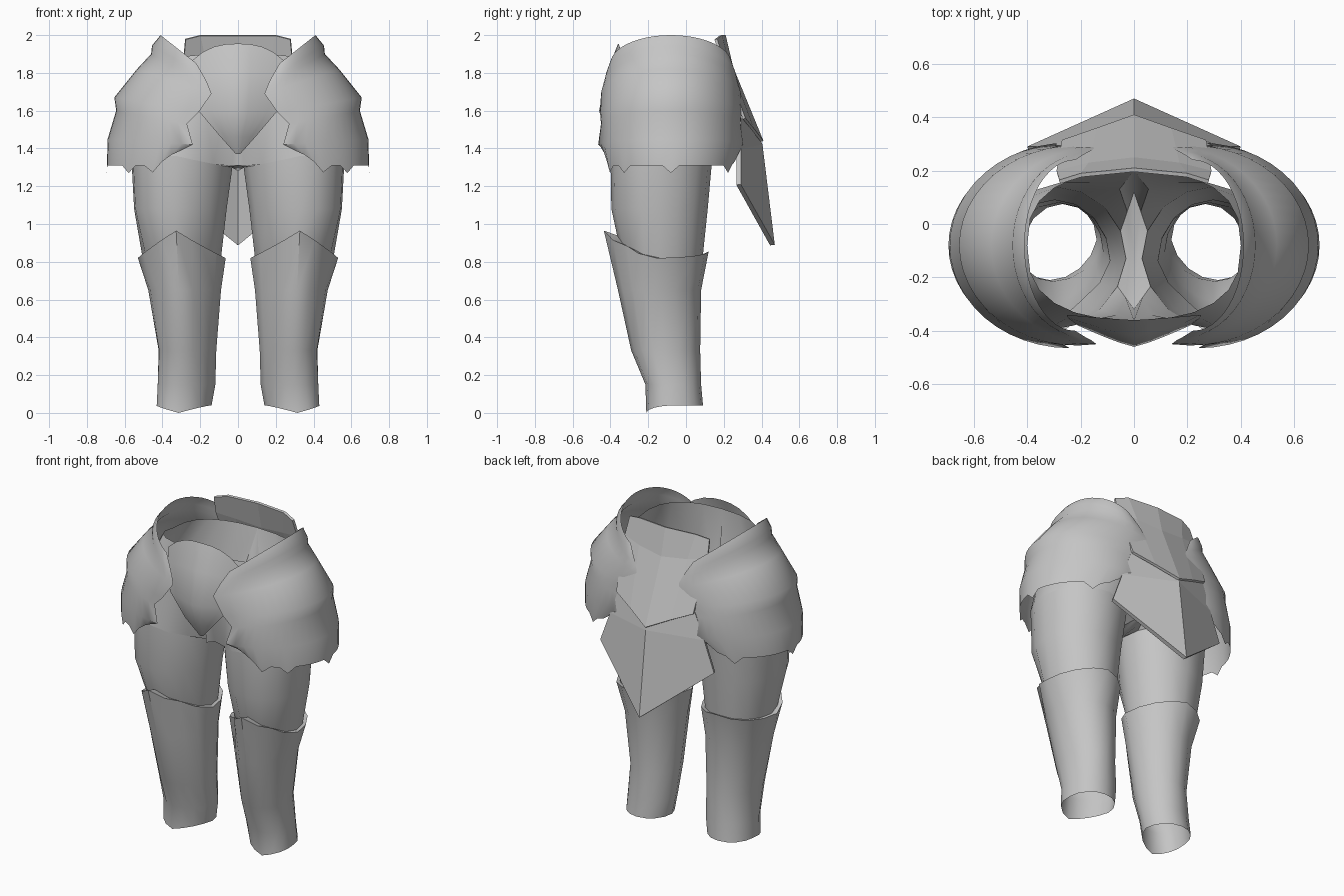
import bpy, math
from math import sin, cos, pi, radians

if "Cube" in bpy.data.objects:
    bpy.data.objects.remove(bpy.data.objects["Cube"])

steel = bpy.data.materials.new("grey_steel")
steel.diffuse_color = (0.56, 0.56, 0.56, 1)
steel.use_nodes = True
steel.node_tree.nodes["Principled BSDF"].inputs["Base Color"].default_value = steel.diffuse_color


def loft(name, rows, closed=False, flip=False, mirror=False, angle=40, thick=0):
    """Skin a list of equal-length point rows, listed top to bottom."""
    n = len(rows[0])
    verts = [p for row in rows for p in row]
    faces = []
    for r in range(len(rows) - 1):
        for c in range(n if closed else n - 1):
            d = (c + 1) % n
            f = [r * n + c, r * n + d, (r + 1) * n + d, (r + 1) * n + c]
            faces.append(f[::-1] if flip else f)
    me = bpy.data.meshes.new(name)
    me.from_pydata(verts, [], faces)
    me.materials.append(steel)
    ob = bpy.data.objects.new(name, me)
    bpy.context.collection.objects.link(ob)
    if mirror:
        ob.modifiers.new("mirror", 'MIRROR').merge_threshold = 0.001
    if thick:
        s = ob.modifiers.new("thickness", 'SOLIDIFY')
        s.thickness, s.offset = thick, -1
    if angle:
        bpy.ops.object.select_all(action='DESELECT')
        ob.select_set(True)
        bpy.context.view_layer.objects.active = ob
        bpy.ops.object.shade_smooth_by_angle(angle=radians(angle))
    return ob


def lerp(a, b, t):
    return a + (b - a) * t


# Legs: rings run front, outside, back, inside
N = 16


def leg_ring(z, xin, xout, yf, yb, front=0, back=0, point=0, inner=0):
    ring = []
    for i in range(N):
        a = 2 * pi * i / N
        s, c = sin(a), cos(a)
        k = 1 - point * sin(2 * a) ** 2 if c > 0 else 1   # pointed front
        x = (xin + xout) / 2 + (xout - xin) / 2 * s * k + 0.03 * max(0, c)
        y = (yf + yb) / 2 - (yb - yf) / 2 * c * k
        lift = (front if c > 0 else back) * (1 - abs(s) * k)
        ring.append((x, y, z + lift - inner * max(0, -s)))
    return ring


thigh_top = leg_ring(1.36, 0.03, 0.565, -0.40, 0.14, inner=0.06)
thigh_mid = leg_ring(1.08, 0.06, 0.55, -0.395, 0.115)
thigh_low = leg_ring(0.82, 0.09, 0.505, -0.365, 0.09, 0.12, 0.02, 0.12)
lip = leg_ring(0.82, 0.065, 0.53, -0.435, 0.12, 0.145, 0.035, 0.21)

# Pelvis: half waist opening plus the crotch line, lofted onto the leg top
waist = []
for i in range(N):
    if 11 <= i <= 13:
        waist.append([(0, 0.12, 1.34), (0, -0.10, 1.28), (0, -0.32, 1.31)][i - 11])
    else:
        k = (i + 2) % N                      # 0 front middle, 12 back middle
        t = pi * k / 12
        c = math.copysign(abs(cos(t)) ** 0.75, cos(t))
        waist.append((0.40 * max(0, sin(t)) ** 0.85 if 0 < k < 12 else 0,
                      -0.08 - 0.28 * c, 1.84 + 0.06 * max(0, c)))
hip = []
for i in range(N):
    w, t = waist[i], thigh_top[i]
    b = 0.05 * max(0, sin(2 * pi * i / N))
    hip.append((lerp(t[0], w[0], 0.5) + b, lerp(t[1], w[1], 0.5), lerp(t[2], w[2], 0.5)))
loft("pelvis", [waist, hip, thigh_top], closed=True, flip=True, mirror=True)
loft("thighs", [thigh_top, thigh_mid, thigh_low, lip], closed=True, flip=True, mirror=True)
loft("greaves", [
    lip,
    leg_ring(0.65, 0.09, 0.475, -0.36, 0.08, point=0.1),
    leg_ring(0.33, 0.115, 0.42, -0.29, 0.075, point=0.04),
    leg_ring(0.15, 0.12, 0.425, -0.215, 0.08),
    leg_ring(0.04, 0.14, 0.43, -0.21, 0.09, -0.04),
], closed=True, flip=True, mirror=True)

# Hip guards: curved shells (centre z, edge z, centre x, edge x, half depth)
C = 24
shape = [
    (2.00, 1.85, 0.41, 0.22, 0.32),
    (1.945, 1.78, 0.455, 0.18, 0.345),
    (1.90, 1.74, 0.46, 0.16, 0.355),
    (1.82, 1.69, 0.535, 0.14, 0.37),
    (1.67, 1.59, 0.655, 0.21, 0.375),
    (1.60, 1.53, 0.645, 0.27, 0.37),
    (1.45, 1.42, 0.69, 0.24, 0.385),
    (1.31, 1.39, 0.695, 0.30, 0.35),
]
rows = []
for r, (zc, ze, xc, xe, depth) in enumerate(shape):
    last = r == len(shape) - 1
    row = []
    for c in range(C + 1):
        t = pi * (c / C - 0.5)
        u = max(0, cos(t))
        z = lerp(zc, ze, abs(sin(t)) ** 40) if last else lerp(ze, zc, u)
        if last and c in (3, 6, 12, 20):     # ragged points
            z -= 0.04
        row.append((lerp(xe, xc, u), -0.08 + depth * sin(t), z))
    rows.append(row)
loft("hip_guards", rows, flip=True, mirror=True, angle=50)

# Front plate: bulged shield (z middle, z edge, half width, y middle, y edge)
rows = []
for zc, ze, w, yc, ye in [
    (1.955, 1.86, 0.25, -0.36, -0.34),
    (1.80, 1.75, 0.25, -0.42, -0.35),
    (1.60, 1.60, 0.21, -0.46, -0.38),
    (1.46, 1.47, 0.10, -0.42, -0.39),
    (1.37, 1.38, 0.02, -0.37, -0.37),
]:
    rows.append([(w * k / 4, lerp(yc, ye, abs(k / 4) ** 1.2), lerp(zc, ze, abs(k / 4) ** 2.6))
                 for k in range(-4, 5)])
loft("front_plate", rows, flip=True)


# Back plates: ridged, flat-faced
def ridged(rows):
    return [[(-x, y, z) for x, y, z in row[:0:-1]] + row for row in rows]


loft("upper_back_plate", ridged([
    [(0, 0.21, 2.0), (0.20, 0.19, 2.0), (0.28, 0.165, 1.98)],
    [(0, 0.25, 1.83), (0.17, 0.23, 1.85), (0.29, 0.20, 1.87)],
    [(0, 0.41, 1.44), (0.14, 0.36, 1.505), (0.27, 0.315, 1.56)],
]), angle=0, thick=0.015)
loft("lower_back_plate", ridged([
    [(0, 0.37, 1.50), (0.27, 0.295, 1.56)],
    [(0, 0.405, 1.42), (0.33, 0.29, 1.40)],
    [(0, 0.47, 0.89), (0.40, 0.29, 1.21)],
]), angle=0, thick=0.025)
